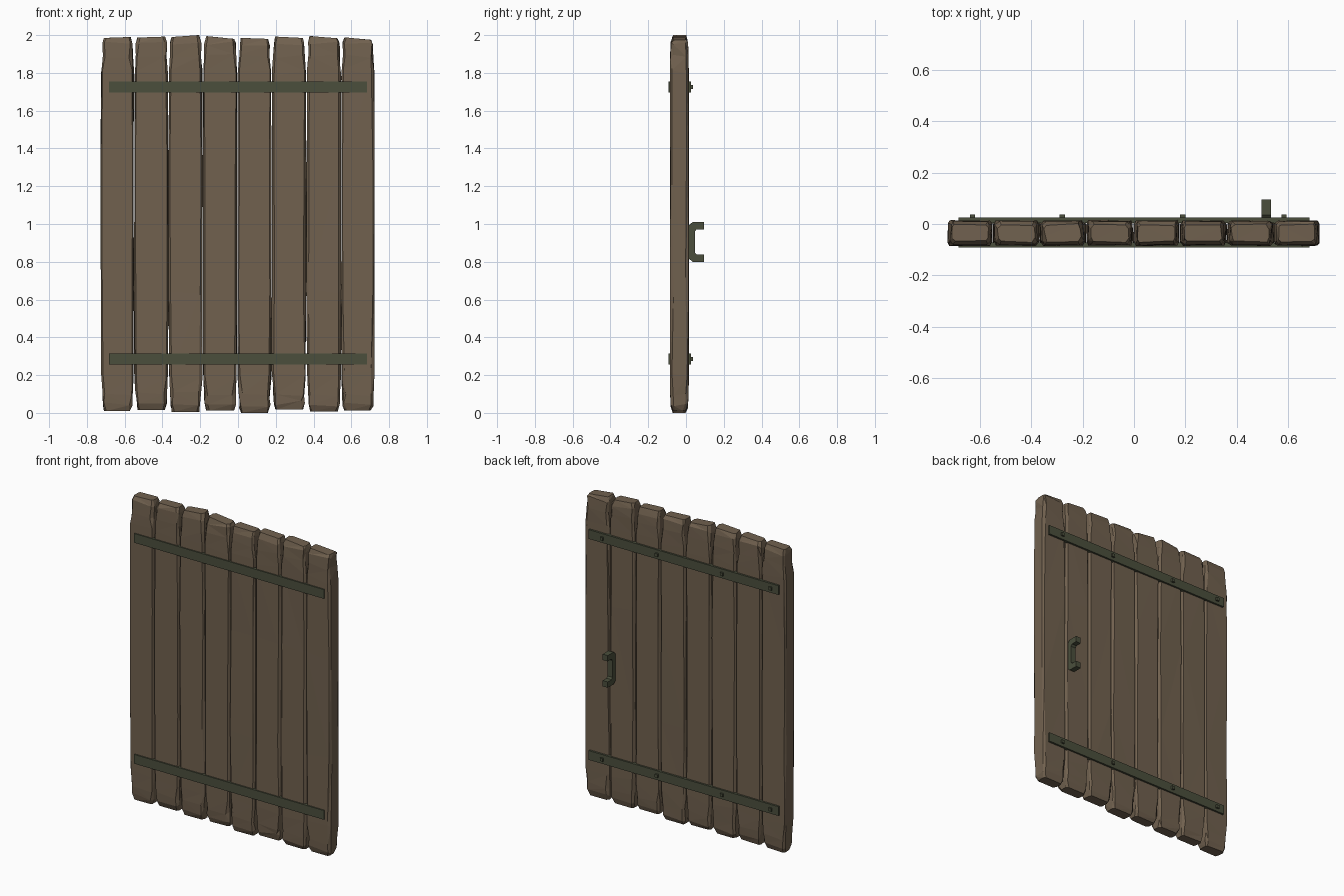
import bpy, bmesh, math, random
from mathutils import Vector

if "Cube" in bpy.data.objects:
    bpy.data.objects.remove(bpy.data.objects["Cube"])

random.seed(7)


def material(name, rgb):
    m = bpy.data.materials.new(name)
    m.diffuse_color = (*rgb, 1)
    m.use_nodes = True
    m.node_tree.nodes["Principled BSDF"].inputs["Base Color"].default_value = m.diffuse_color
    return m


WOOD = material("weathered brown wood", (0.165, 0.120, 0.078))
IRON = material("dark green iron", (0.070, 0.078, 0.046))


def finish(name, bm, mat):
    bmesh.ops.recalc_face_normals(bm, faces=bm.faces)
    mesh = bpy.data.meshes.new(name)
    bm.to_mesh(mesh)
    bm.free()
    mesh.materials.append(mat)
    ob = bpy.data.objects.new(name, mesh)
    bpy.context.collection.objects.link(ob)
    return ob


def box(name, lo, hi, mat):
    bm = bmesh.new()
    bmesh.ops.create_cube(bm, size=1)
    for v in bm.verts:
        v.co = Vector([(a + b) / 2 + c * (b - a) for a, b, c in zip(lo, hi, v.co)])
    return finish(name, bm, mat)


def jit(a):
    return random.uniform(-a, a)


def plank(name, x0, x1, top_l, top_r, bottom):
    """Rough hewn board: chamfered rings, worn narrower at both ends."""
    cx, hw, cy, ht = (x0 + x1) / 2, (x1 - x0) / 2, -0.035, 0.049
    # height, side inset, face inset, jitter
    rings = [(bottom, 0.020, 0.016, 0.004), (bottom + 0.035, 0.011, 0.004, 0.005),
             (0.10, 0.010, 0.001, 0.005), (0.20, 0.003, 0, 0.003),
             (0.65, 0.001, 0, 0.002), (1.30, 0.001, 0, 0.002),
             (1.80, 0.003, 0, 0.003), (1.89, 0.010, 0.001, 0.005),
             (1.955, 0.011, 0.004, 0.005), (2.0, 0.020, 0.016, 0.004)]
    bm = bmesh.new()
    loops = []
    for i, (z, sx, sy, j) in enumerate(rings):
        w, t = hw - sx, ht - sy
        c, d = 0.010 + jit(0.004), 0.013 + jit(0.004)
        prof = [(-w + c, -t), (w - c, -t), (w, -t + d), (w, t - d),
                (w - c, t), (-w + c, t), (-w, t - d), (-w, -t + d)]
        loop = []
        end = i in (0, len(rings) - 1)
        for x, y in prof:
            if i == len(rings) - 1:
                zz = top_l + (top_r - top_l) * (x + w) / (2 * w)
            else:
                zz = z + (0 if i == 0 else jit(0.02 if 2 < i < 7 else 0.012))
            loop.append(bm.verts.new((cx + x + jit(j), cy + y + (jit(j) if end else jit(0.0015)), zz)))
        loops.append(loop)
    for a, b in zip(loops, loops[1:]):
        for k in range(8):
            bm.faces.new((a[k], a[(k + 1) % 8], b[(k + 1) % 8], b[k]))
    bm.faces.new(loops[0])
    bm.faces.new(loops[-1])
    bmesh.ops.triangulate(bm, faces=bm.faces)
    return finish(name, bm, WOOD)


# Eight boards side by side
edges = [-0.727, -0.550, -0.368, -0.187, -0.003, 0.178, 0.362, 0.546, 0.723]
tops = [(1.985, 1.99), (1.987, 1.992), (1.99, 2.0), (1.995, 1.98),
        (1.985, 1.98), (1.992, 1.985), (1.995, 1.983), (1.988, 1.975)]
bottoms = [0.010, 0.014, 0.006, 0.012, 0.0, 0.018, 0.008, 0.012]
for i in range(8):
    plank(f"plank_{i + 1}", edges[i], edges[i + 1], *tops[i], bottoms[i])

# Iron straps on both faces, with rivets on the back
for label, z in (("lower", 0.285), ("upper", 1.725)):
    box(f"{label}_front_strap", (-0.684, -0.092, z - 0.03), (0.684, -0.072, z + 0.03), IRON)
    box(f"{label}_back_strap", (-0.684, 0.004, z - 0.03), (0.684, 0.026, z + 0.03), IRON)
    for n, x in enumerate((-0.63, -0.28, 0.19, 0.585)):
        box(f"{label}_rivet_{n + 1}", (x - 0.01, 0.02, z - 0.01), (x + 0.01, 0.037, z + 0.01), IRON)

# Bracket handle on the back: side profile (y, z) extruded across x
profile = [(0.095, 0.80), (0.035, 0.80), (0.017, 0.815), (0.017, 0.995), (0.035, 1.01),
           (0.095, 1.01), (0.095, 0.972), (0.056, 0.972), (0.047, 0.96),
           (0.047, 0.85), (0.056, 0.838), (0.095, 0.838)]
bm = bmesh.new()
face = bm.faces.new([bm.verts.new((0.498, y, z)) for y, z in profile])
ext = bmesh.ops.extrude_face_region(bm, geom=[face])
for v in ext["geom"]:
    if isinstance(v, bmesh.types.BMVert):
        v.co.x = 0.534
finish("handle", bm, IRON)
